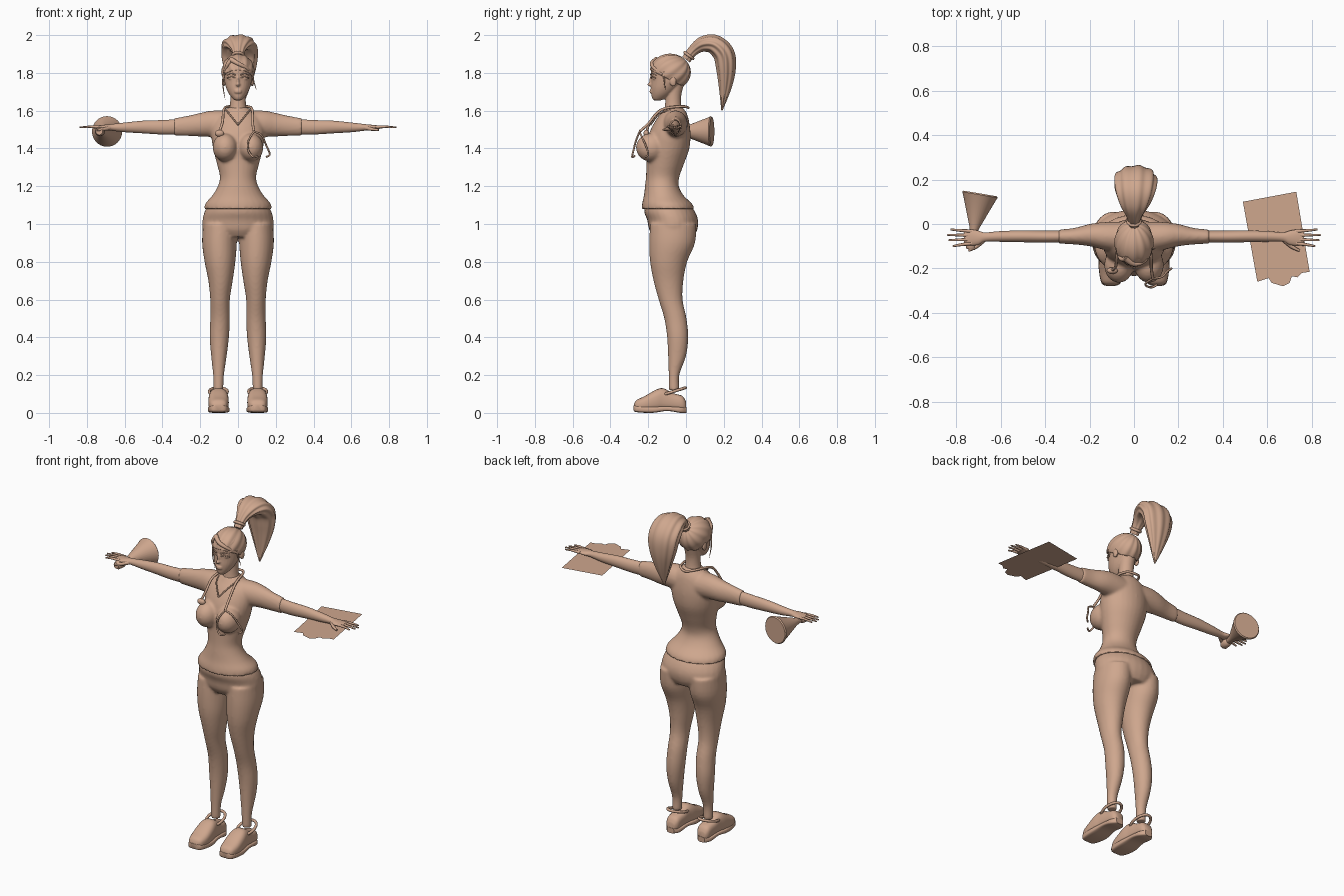
import bpy, bmesh, math
from mathutils import Vector, Matrix

cube = bpy.data.objects.get("Cube")
if cube:
    bpy.data.objects.remove(cube)

tan = bpy.data.materials.new("warm tan")
tan.use_nodes = True
COLOUR = (0.62, 0.385, 0.27, 1)
tan.diffuse_color = COLOUR
tan.node_tree.nodes["Principled BSDF"].inputs["Base Color"].default_value = COLOUR


def finish(name, bm, voxel=0.0, smooth=4):
    """Turn a bmesh into a smooth object, optionally fusing its volumes."""
    bmesh.ops.recalc_face_normals(bm, faces=bm.faces)
    mesh = bpy.data.meshes.new(name)
    bm.to_mesh(mesh)
    bm.free()
    ob = bpy.data.objects.new(name, mesh)
    bpy.context.collection.objects.link(ob)
    mesh.materials.append(tan)
    if voxel:
        remesh = ob.modifiers.new("fuse", "REMESH")
        remesh.mode = "VOXEL"
        remesh.voxel_size = voxel
        remesh.use_smooth_shade = True
        soft = ob.modifiers.new("soften", "SMOOTH")
        soft.iterations = smooth
    else:
        bpy.ops.object.select_all(action="DESELECT")
        ob.select_set(True)
        bpy.context.view_layer.objects.active = ob
        bpy.ops.object.shade_smooth_by_angle(angle=math.radians(45))
    return ob


def spline(rows, steps=4):
    """Smoothly interpolate between rows of numbers."""
    out = []
    for i in range(len(rows) - 1):
        a, b, c, d = (rows[max(i - 1, 0)], rows[i], rows[i + 1],
                      rows[min(i + 2, len(rows) - 1)])
        for k in range(steps):
            t = k / steps
            out.append([q + t / 2 * (r - p + t * (2 * p - 5 * q + 4 * r - s + t * (3 * (q - r) + s - p)))
                        for p, q, r, s in zip(a, b, c, d)])
    return out + [list(rows[-1])]


def skin(bm, rings):
    """Bridge closed rings of points and cap both ends."""
    loops = [[bm.verts.new(p) for p in ring] for ring in rings]
    n = len(loops[0])
    for a, b in zip(loops, loops[1:]):
        for i in range(n):
            bm.faces.new((a[i], a[(i + 1) % n], b[(i + 1) % n], b[i]))
    bm.faces.new(loops[0])
    bm.faces.new(loops[-1])


def loft(bm, axis, rows, side=1, power=1.0, sides=28):
    """Rows hold a position on the axis and the low/high bounds of the other two axes."""
    rings = []
    for pos, a0, a1, b0, b1 in spline(rows):
        ring = []
        for i in range(sides):
            t = math.tau * i / sides
            u, v = (math.copysign(abs(f) ** power, f) for f in (math.cos(t), math.sin(t)))
            a, b = (a0 + a1 + (a1 - a0) * u) / 2, (b0 + b1 + (b1 - b0) * v) / 2
            p = {"x": (pos, a, b), "y": (a, pos, b), "z": (a, b, pos)}[axis]
            ring.append((p[0] * side, p[1], p[2]))
        rings.append(ring)
    skin(bm, rings)


def centred(rows):
    return [(z, -r, r, front, back) for z, r, front, back in rows]


def blob(bm, centre, size):
    m = Matrix.Translation(centre) @ Matrix.Diagonal((*size, 1))
    bmesh.ops.create_uvsphere(bm, u_segments=24, v_segments=14, radius=1, matrix=m)


def cord(name, points, radius, tips=(1, 1), closed=False):
    """Round tube through the points; tips scale the radius at the two ends."""
    curve = bpy.data.curves.new(name, "CURVE")
    curve.dimensions = "3D"
    curve.bevel_depth = radius
    curve.bevel_resolution = 2
    curve.use_fill_caps = True
    line = curve.splines.new("POLY")
    pts = points if closed else spline(points, 5)
    line.points.add(len(pts) - 1)
    for i, (target, p) in enumerate(zip(line.points, pts)):
        t = i / (len(pts) - 1)
        target.co = (*p, 1)
        target.radius = tips[0] * (1 - t) + tips[1] * t
    line.use_cyclic_u = closed
    line.use_smooth = True
    ob = bpy.data.objects.new(name, curve)
    curve.materials.append(tan)
    bpy.context.collection.objects.link(ob)


# Shirt: torso, bust and sleeves fused together
bm = bmesh.new()
loft(bm, "z", centred([
    (1.08, .18, -.235, .045), (1.11, .172, -.232, .03), (1.15, .137, -.223, -.012),
    (1.2, .107, -.217, -.038), (1.25, .096, -.212, -.035), (1.32, .112, -.21, -.01),
    (1.4, .132, -.21, .018), (1.48, .142, -.195, .024), (1.55, .13, -.16, .015),
    (1.59, .09, -.13, .002), (1.62, .045, -.11, -.02)]))
ARM = [(.06, -.13, .01, 1.45, 1.6), (.14, -.115, .008, 1.46, 1.6), (.2, -.1, .0, 1.463, 1.588),
       (.27, -.092, -.018, 1.466, 1.572), (.34, -.088, -.025, 1.468, 1.56)]
for s in (1, -1):
    blob(bm, (.068 * s, -.185, 1.405), (.066, .08, .075))
    loft(bm, "x", ARM, s)
finish("shirt", bm, .008, 6)

# Trousers: pelvis and legs fused together
bm = bmesh.new()
loft(bm, "z", centred([
    (.93, .13, -.17, .04), (.97, .185, -.195, .06), (1.02, .188, -.205, .064),
    (1.07, .175, -.222, .045), (1.13, .14, -.21, .0)]))
for s in (1, -1):
    loft(bm, "z", [
        (.12, .078, .13, -.092, -.035), (.2, .074, .132, -.092, -.035), (.3, .06, .142, -.095, .0),
        (.4, .048, .15, -.1, .012), (.5, .043, .147, -.115, .003), (.6, .043, .147, -.145, -.018),
        (.7, .028, .157, -.172, -.014), (.8, .014, .177, -.19, .006), (.9, .006, .19, -.194, .048),
        (1.0, .006, .185, -.19, .055)], s)
finish("trousers", bm, .008, 5)

# Head with neck, nose, lips, eyes and ears
bm = bmesh.new()
loft(bm, "z", centred([
    (1.655, .018, -.172, -.13), (1.668, .032, -.18, -.1), (1.69, .049, -.184, -.07),
    (1.72, .063, -.186, -.04), (1.76, .073, -.184, -.01), (1.81, .077, -.186, .005),
    (1.85, .073, -.178, .0), (1.88, .05, -.14, -.03), (1.89, .015, -.1, -.06)]))
loft(bm, "z", centred([(1.57, .06, -.12, -.01), (1.62, .044, -.112, -.024),
                       (1.68, .041, -.108, -.025), (1.74, .045, -.11, -.01)]))
blob(bm, (0, -.188, 1.738), (.011, .016, .01))
blob(bm, (0, -.184, 1.757), (.007, .012, .026))
for z in (1.698, 1.707):
    blob(bm, (0, -.183, z), (.02, .01, .006))
for s in (1, -1):
    blob(bm, (.034 * s, -.163, 1.772), (.019, .014, .009))
    blob(bm, (.076 * s, -.068, 1.755), (.009, .018, .027))
finish("head", bm, .0045, 2)
for s, side in ((1, "left"), (-1, "right")):
    cord(side + "_brow", [(.014 * s, -.187, 1.79), (.036 * s, -.18, 1.797), (.058 * s, -.158, 1.788)],
         .004, (1, .4))
    cord(side + "_eyelid", [(.014 * s, -.182, 1.772), (.034 * s, -.179, 1.781), (.058 * s, -.16, 1.773)],
         .003)

# Hair cap: ridged strands gathered to the ponytail root, trimmed at the hairline
bm = bmesh.new()
bmesh.ops.create_uvsphere(bm, u_segments=96, v_segments=30, radius=1)
for v in bm.verts:
    ridge = 1 + .022 * math.cos(12 * math.atan2(v.co.y, v.co.x)) * math.hypot(v.co.x, v.co.y)
    v.co *= ridge
bmesh.ops.rotate(bm, verts=bm.verts, matrix=Matrix.Rotation(math.radians(-50), 3, "X"))
bmesh.ops.transform(bm, verts=bm.verts, matrix=Matrix.Translation((0, -.083, 1.805))
                    @ Matrix.Diagonal((.087, .107, .095, 1)))
bmesh.ops.bisect_plane(bm, geom=bm.verts[:] + bm.edges[:] + bm.faces[:], plane_co=(0, -.19, 1.815),
                       plane_no=(0, .5, 1), clear_inner=True)
hair = finish("hair_cap", bm)
rim = hair.modifiers.new("thickness", "SOLIDIFY")
rim.thickness = .012

# Ponytail: flattened, grooved sweep through an arc
bm = bmesh.new()
path = spline([(.0, 1.87, .024, .024), (.04, 1.92, .028, .036), (.09, 1.952, .04, .066),
               (.15, 1.95, .05, .088), (.2, 1.9, .055, .094), (.212, 1.82, .05, .082),
               (.207, 1.72, .032, .05), (.19, 1.6, .003, .004)], 6)
rings = []
for i, (y, z, thick, wide) in enumerate(path):
    before, after = path[max(i - 1, 0)], path[min(i + 1, len(path) - 1)]
    along = Vector((0, after[0] - before[0], after[1] - before[1])).normalized()
    out = along.cross(Vector((1, 0, 0)))
    ring = []
    for k in range(72):
        t = math.tau * k / 72
        g = 1 + .055 * math.cos(9 * t)
        ring.append(Vector((.012 * i / len(path), y, z)) + out * thick * g * math.sin(t)
                    + Vector((wide * g * math.cos(t), 0, 0)))
    rings.append(ring)
skin(bm, rings)
finish("ponytail", bm)
cord("hair_tie", [(.028 * math.cos(t), .015 + .022 * math.sin(t), 1.892 - .016 * math.sin(t))
                  for t in (math.tau * k / 20 for k in range(20))], .008, closed=True)

# Fringe and loose strands
cord("fringe_sweep", [(-.04, -.155, 1.872), (.0, -.18, 1.85), (.045, -.167, 1.825), (.076, -.125, 1.79)],
     .018, (.8, .4))
cord("fringe_side", [(-.035, -.157, 1.872), (-.058, -.157, 1.84), (-.075, -.128, 1.79)], .016, (.8, .4))
cord("right_strand", [(-.072, -.13, 1.81), (-.08, -.128, 1.74), (-.068, -.125, 1.66)], .007, (1, .1))
cord("left_strand", [(.074, -.12, 1.81), (.082, -.115, 1.76), (.098, -.11, 1.71)], .007, (1, .1))

# Arms, hands and shoes
for s, side in ((1, "left"), (-1, "right")):
    bm = bmesh.new()
    loft(bm, "x", [(.3, -.083, -.03, 1.475, 1.556), (.4, -.084, -.03, 1.474, 1.55),
                   (.5, -.082, -.029, 1.48, 1.547), (.6, -.08, -.032, 1.486, 1.537),
                   (.67, -.08, -.038, 1.494, 1.529), (.7, -.094, -.03, 1.497, 1.526),
                   (.74, -.096, -.024, 1.503, 1.522), (.765, -.088, -.028, 1.507, 1.519)], s)
    finish(side + "_arm", bm)
    for i, (tip_x, tip_y) in enumerate([(.815, -.1), (.835, -.073), (.84, -.049), (.825, -.025)]):
        root_y = -.087 + .018 * i
        cord(f"{side}_finger_{i + 1}", [(.73 * s, root_y, 1.513), (.78 * s, (root_y + tip_y) / 2, 1.515),
                                        (tip_x * s, tip_y, 1.511)], .009, (1, .45))
    cord(side + "_thumb", [(.68 * s, -.075, 1.508), (.71 * s, -.102, 1.502), (.745 * s, -.12, 1.498)],
         .011, (1.1, .5))
    bm = bmesh.new()
    loft(bm, "y", [(-.276, .085, .125, .025, .045), (-.262, .062, .145, .01, .068),
                   (-.22, .05, .156, .005, .088), (-.16, .05, .156, .008, .122),
                   (-.12, .056, .15, .012, .13), (-.07, .06, .146, .014, .105),
                   (-.02, .064, .142, .01, .09), (.0, .08, .128, .015, .06)], s, .75)
    finish(side + "_shoe", bm)
    bm = bmesh.new()
    loft(bm, "y", [(-.278, .085, .125, .014, .04), (-.262, .058, .148, .004, .04),
                   (-.18, .045, .16, .0, .035), (-.1, .054, .152, .01, .035),
                   (-.03, .058, .148, .0, .032), (.002, .08, .126, .0, .032)], s, .5)
    finish(side + "_sole", bm)
    cord(side + "_strap", [((.104 + .048 * math.cos(t)) * s, -.068 + .065 * math.sin(t),
                            .113 + .02 * math.sin(t)) for t in (math.tau * k / 28 for k in range(28))],
         .008, closed=True)
    cord(side + "_neckline", [(.065 * s, -.08, 1.602), (.048 * s, -.138, 1.585), (.0, -.187, 1.525)], .004)

# Stethoscope: tube round the neck, chest piece and ear branches
cord("stethoscope_tube", [(-.1, -.208, 1.485), (-.082, -.19, 1.54), (-.075, -.13, 1.605),
                          (-.05, -.02, 1.622), (0, .012, 1.615), (.05, -.02, 1.622),
                          (.075, -.13, 1.605), (.078, -.2, 1.53), (.085, -.245, 1.49)], .007)
cord("inner_ear_branch", [(.085, -.245, 1.49), (.055, -.265, 1.44), (.055, -.278, 1.39),
                          (.08, -.285, 1.355), (.105, -.272, 1.36)], .005)
cord("outer_ear_branch", [(.085, -.245, 1.49), (.125, -.238, 1.47), (.148, -.215, 1.42),
                          (.168, -.2, 1.37), (.15, -.215, 1.355)], .005)
bm = bmesh.new()
blob(bm, (-.098, -.21, 1.48), (.025, .015, .018))
finish("chest_piece", bm)

# Speaking cone held in the right hand
bm = bmesh.new()
tilt = Vector((.04, .235, 0)).normalized()
across = Vector((tilt.y, -tilt.x, 0))
rings = []
for dist, r in ((0, .018), (.01, .024), (.05, .024), (.06, .015), (.1, .022), (.235, .074), (.25, .081), (.256, .076)):
    middle = Vector((-.735, -.115, 1.49)) + tilt * dist
    rings.append([middle + r * (across * math.cos(t) + Vector((0, 0, math.sin(t))))
                  for t in (math.tau * k / 32 for k in range(32))])
skin(bm, rings)
finish("speaking_cone", bm)

# Torn sheet under the left hand
bm = bmesh.new()
edge = [(.49, .1), (.555, -.26), (.605, -.243), (.62, -.265), (.67, -.28), (.7, -.265),
        (.71, -.235), (.735, -.24), (.755, -.22), (.79, -.215), (.73, .145)]
bm.faces.new([bm.verts.new((x, y, 1.49)) for x, y in edge])
sheet = finish("torn_sheet", bm)
if sheet.data.polygons[0].normal.z < 0:
    sheet.data.flip_normals()
